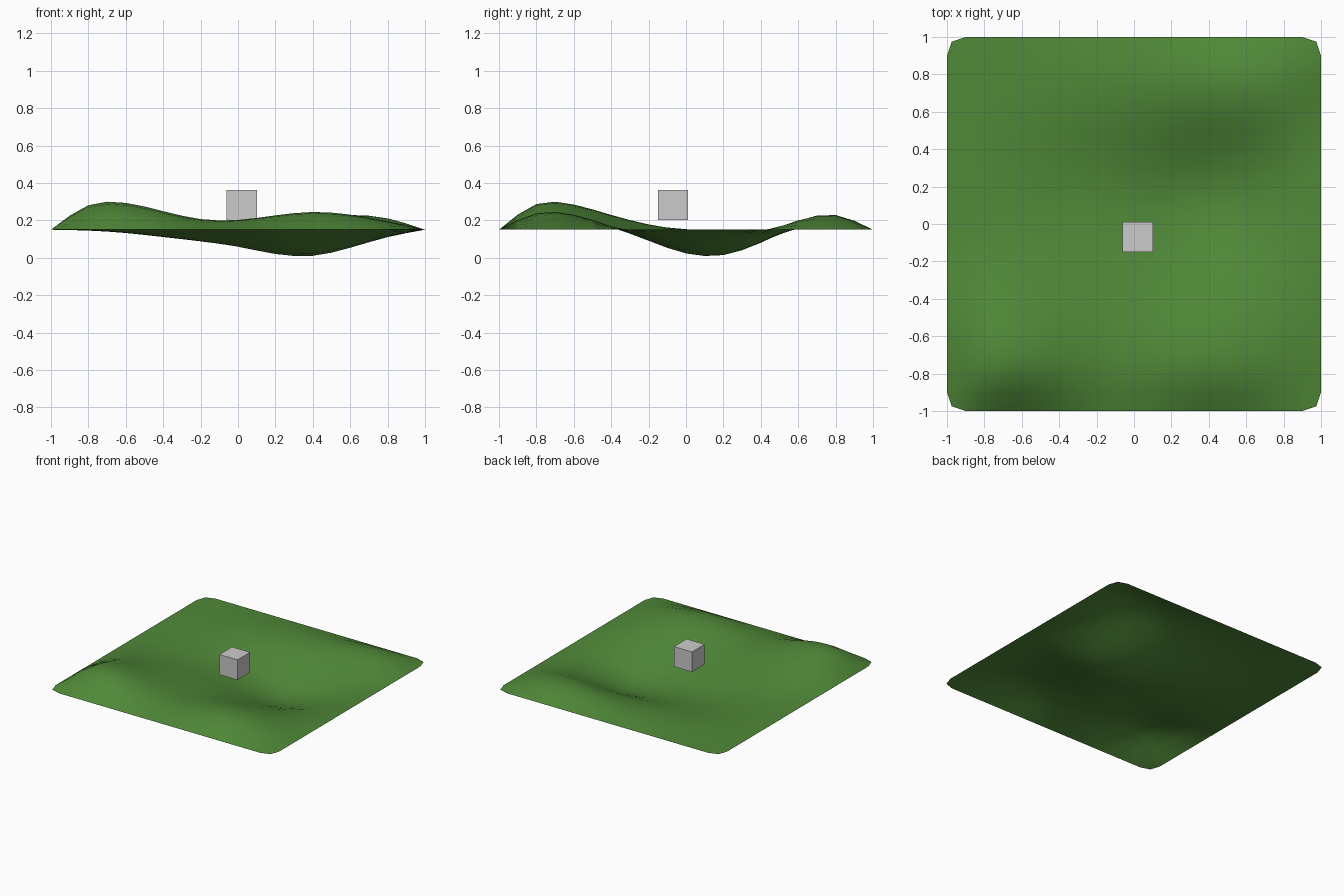
import bpy, bmesh, math

if "Cube" in bpy.data.objects:
    bpy.data.objects.remove(bpy.data.objects["Cube"])

BASE = 0.15  # height of the flat rim

# hills and hollows: centre x, centre y, height, spread x, spread y
BUMPS = [
    (-0.70, -0.76, 0.170, 0.30, 0.30),   # tall front-left hill
    (0.42, -0.74, 0.112, 0.30, 0.23),    # front-right hill
    (0.62, 0.75, 0.102, 0.28, 0.18),     # back-right hill
    (-0.05, 0.76, 0.030, 0.35, 0.17),    # low back ridge
    (0.37, 0.12, -0.157, 0.26, 0.25),    # main hollow
    (-0.20, 0.17, -0.055, 0.28, 0.22),   # shallow hollow to the left
]


def height(x, y):
    if max(abs(x), abs(y)) > 0.99:
        return BASE
    return BASE + sum(
        h * math.exp(-0.5 * (((x - cx) / sx) ** 2 + ((y - cy) / sy) ** 2))
        for cx, cy, h, sx, sy in BUMPS)


# grassy terrain: coarse grid, lifted and smoothed once
bm = bmesh.new()
bmesh.ops.create_grid(bm, x_segments=10, y_segments=10, size=1.0)
for v in bm.verts:
    v.co.z = height(v.co.x, v.co.y)
for f in bm.faces:
    f.smooth = True
mesh = bpy.data.meshes.new("terrain")
bm.to_mesh(mesh)
bm.free()
terrain = bpy.data.objects.new("terrain", mesh)
bpy.context.collection.objects.link(terrain)
sub = terrain.modifiers.new("smooth", 'SUBSURF')
sub.levels = sub.render_levels = 1
sub.use_limit_surface = False

grass = bpy.data.materials.new("grass")
grass.diffuse_color = (0.08, 0.25, 0.04, 1.0)
grass.use_nodes = True
grass.node_tree.nodes["Principled BSDF"].inputs["Base Color"].default_value = grass.diffuse_color
mesh.materials.append(grass)

# small cube hovering just above the ground
bpy.ops.mesh.primitive_cube_add(size=0.162, location=(0.02, -0.07, 0.282))
bpy.context.object.name = "block"
